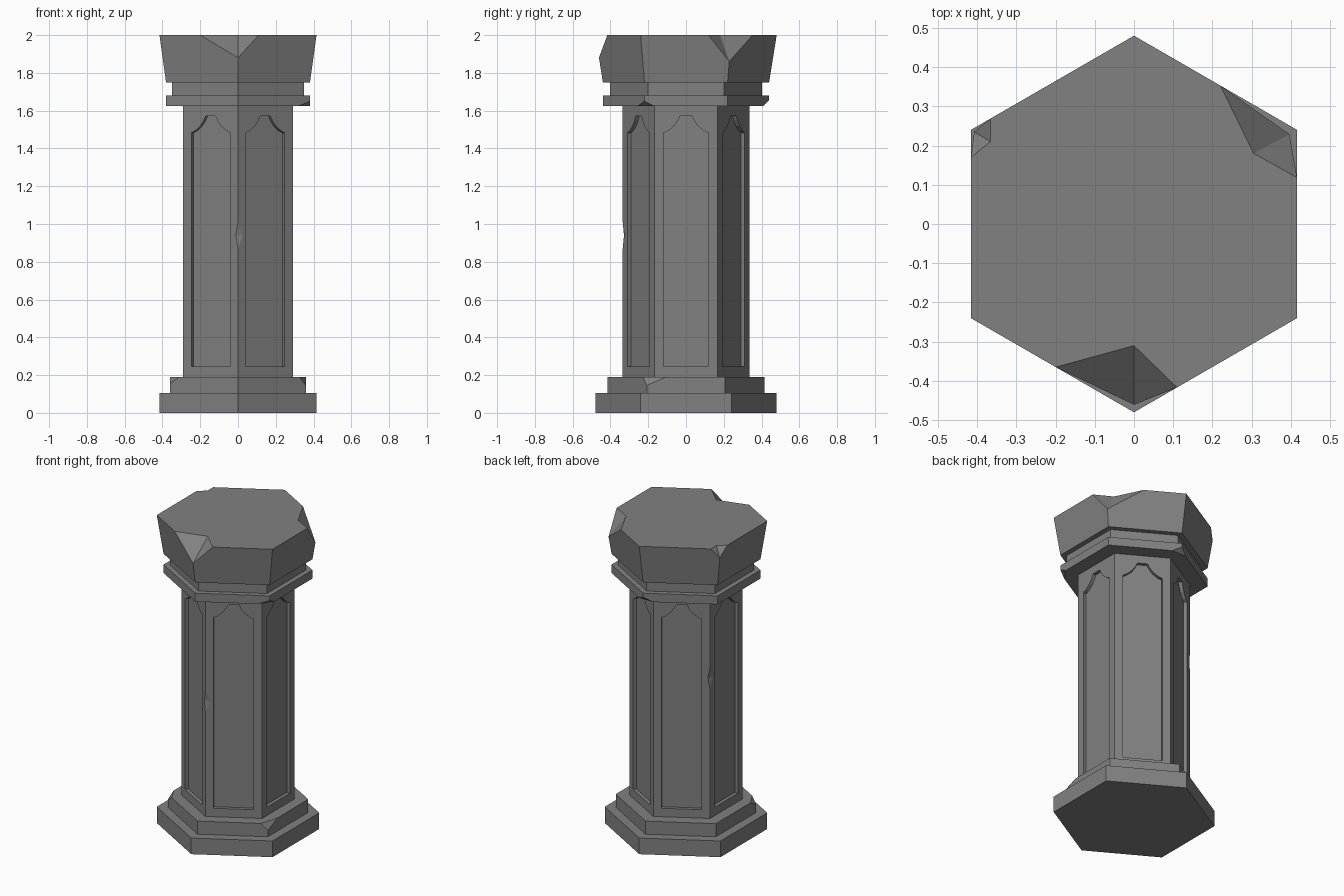
import bpy, bmesh, math
from mathutils import Vector

if "Cube" in bpy.data.objects:
    bpy.data.objects.remove(bpy.data.objects["Cube"])

stone = bpy.data.materials.new("grey_stone")
stone.diffuse_color = (0.22, 0.22, 0.22, 1)
stone.use_nodes = True
stone.node_tree.nodes["Principled BSDF"].inputs["Base Color"].default_value = stone.diffuse_color


def make_object(name, bm):
    bmesh.ops.recalc_face_normals(bm, faces=bm.faces)
    mesh = bpy.data.meshes.new(name)
    bm.to_mesh(mesh)
    bm.free()
    mesh.materials.append(stone)
    ob = bpy.data.objects.new(name, mesh)
    bpy.context.collection.objects.link(ob)
    return ob


def corner(r, deg, z):
    a = math.radians(deg)
    return Vector((r * math.cos(a), r * math.sin(a), z))


def hex_block(name, r0, r1, z0, z1):
    bm = bmesh.new()
    lo = [bm.verts.new(corner(r0, 30 + 60 * i, z0)) for i in range(6)]
    hi = [bm.verts.new(corner(r1, 30 + 60 * i, z1)) for i in range(6)]
    bm.faces.new(lo[::-1])
    bm.faces.new(hi)
    for i in range(6):
        j = (i + 1) % 6
        bm.faces.new((lo[i], lo[j], hi[j], hi[i]))
    return make_object(name, bm)


def hull(points):
    bm = bmesh.new()
    for p in points:
        bm.verts.new(p)
    bmesh.ops.convex_hull(bm, input=bm.verts)
    return make_object("cutter", bm)


def cut(ob, cutter):
    cutter.hide_render = True
    mod = ob.modifiers.new("cut", 'BOOLEAN')
    mod.operation = 'DIFFERENCE'
    mod.solver = 'EXACT'
    mod.object = cutter
    bpy.context.view_layer.objects.active = ob
    bpy.ops.object.modifier_apply(modifier=mod.name)
    bpy.data.objects.remove(cutter)


def wedge_chip(ob, a, b, c, d):
    """Notch made of planes a-b-d and c-b-d, meeting along the line b-d."""
    a, b, c, d = map(Vector, (a, b, c, d))
    m = (b + d) / 2
    cut(ob, hull([m + (p - m) * 6 for p in (a, b, c, d)]))


def flat_chip(ob, a, c, d, tip):
    """Slice off a corner with the plane through a, c and d."""
    a, c, d, tip = map(Vector, (a, c, d, tip))
    m = (a + c + d) / 3
    n = (c - a).cross(d - a).normalized()
    if n.dot(tip - m) < 0:
        n = -n
    cut(ob, hull([m + (p - m) * 6 for p in (a, c, d)] + [m + n * 0.5]))


def slice_corner(ob, r, deg, z_flat, z_edge, s0, s1):
    """Flat chip at a hexagon corner; s0, s1 run along the two edges."""
    tip = corner(r, deg, z_flat)
    a = tip.lerp(corner(r, deg - 60, z_flat), s0 / r)
    c = tip.lerp(corner(r, deg + 60, z_flat), s1 / r)
    flat_chip(ob, a, c, corner(r, deg, z_edge), tip)


# stepped base
hex_block("base_plinth", 0.48, 0.48, 0, 0.105)
step = hex_block("base_step", 0.415, 0.415, 0.105, 0.19)
slice_corner(step, 0.415, -30, 0.19, 0.145, 0.04, 0.10)
slice_corner(step, 0.415, 210, 0.19, 0.155, 0.06, 0.055)

# shaft with a recessed arched panel on each side
shaft = hex_block("shaft", 0.335, 0.335, 0.19, 1.625)
half = [(0.118, 0.245), (0.118, 1.483), (0.095, 1.493), (0.062, 1.52),
        (0.043, 1.547), (0.03, 1.573)]
profile = half + [(-u, z) for u, z in reversed(half)]
bm = bmesh.new()
for i in range(6):
    ang = math.radians(60 * i)
    n = Vector((math.cos(ang), math.sin(ang), 0))
    t = Vector((-n.y, n.x, 0))
    rings = [[bm.verts.new(n * r + t * u + Vector((0, 0, z))) for u, z in profile]
             for r in (0.268, 0.32)]
    bm.faces.new(rings[0][::-1])
    bm.faces.new(rings[1])
    for k in range(len(profile)):
        j = (k + 1) % len(profile)
        bm.faces.new((rings[0][k], rings[0][j], rings[1][j], rings[1][k]))
cut(shaft, make_object("panel_cutter", bm))

# gouges on two shaft edges
for deg, z in ((-90, 0.94), (150, 1.1)):
    e = corner(0.335, deg, z)
    wedge_chip(shaft, corner(0.335, deg, z + 0.07),
               e.lerp(corner(0.335, deg - 60, z), 0.04),
               corner(0.335, deg, z - 0.07),
               e.lerp(corner(0.335, deg + 60, z), 0.085))

# collar and neck
collar = hex_block("collar", 0.44, 0.44, 1.625, 1.68)
slice_corner(collar, 0.44, -30, 1.625, 1.65, 0.07, 0.05)
slice_corner(collar, 0.44, 90, 1.625, 1.655, 0.06, 0.06)
hex_block("neck", 0.403, 0.403, 1.68, 1.75)

# flared capital with broken corners
capital = hex_block("capital", 0.44, 0.48, 1.75, 2.0)
wedge_chip(capital, (-0.2, -0.365, 2), (0, -0.31, 2), (0.11, -0.417, 2),
           corner(0.461, -90, 1.88))
wedge_chip(capital, (0.22, 0.353, 2), (0.305, 0.18, 2), (0.416, 0.118, 2),
           corner(0.458, 30, 1.86))
wedge_chip(capital, (-0.416, 0.17, 2), (-0.366, 0.21, 2), (-0.366, 0.269, 2),
           corner(0.47, 150, 1.94))
